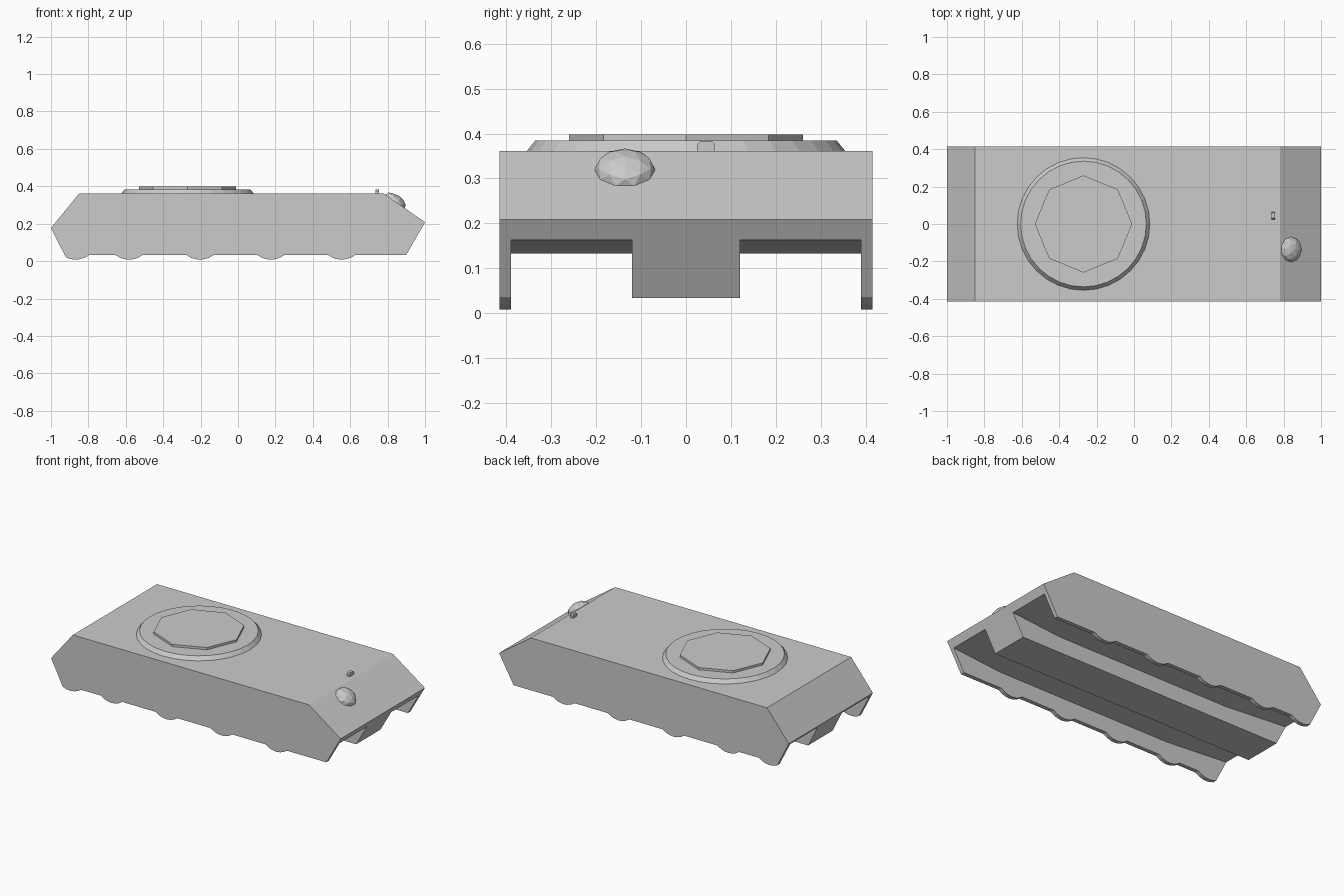
import bpy, bmesh, math
from mathutils import Matrix, Vector

if "Cube" in bpy.data.objects:
    bpy.data.objects.remove(bpy.data.objects["Cube"])


def make_object(name, bm):
    bmesh.ops.recalc_face_normals(bm, faces=bm.faces[:])
    mesh = bpy.data.meshes.new(name)
    bm.to_mesh(mesh)
    bm.free()
    obj = bpy.data.objects.new(name, mesh)
    bpy.context.collection.objects.link(obj)
    return obj


def extrude_profile(name, points, y0, y1):
    """Prism from an (x, z) outline between two y planes."""
    bm = bmesh.new()
    face = bm.faces.new([bm.verts.new((x, y0, z)) for x, z in points])
    moved = bmesh.ops.extrude_face_region(bm, geom=[face])["geom"]
    bmesh.ops.translate(bm, vec=(0, y1 - y0, 0),
                        verts=[v for v in moved if isinstance(v, bmesh.types.BMVert)])
    return make_object(name, bm)


def cone(name, r1, r2, z0, z1, x, sides, turn=0.0):
    bm = bmesh.new()
    bmesh.ops.create_cone(bm, cap_ends=True, segments=sides, radius1=r1, radius2=r2,
                          depth=z1 - z0,
                          matrix=Matrix.Translation((x, 0, (z0 + z1) / 2))
                          @ Matrix.Rotation(turn, 4, 'Z'))
    return make_object(name, bm)


def cut(target, cutter):
    mod = target.modifiers.new(cutter.name, 'BOOLEAN')
    mod.operation = 'DIFFERENCE'
    mod.solver = 'EXACT'
    mod.object = cutter
    cutter.hide_render = True
    cutter.hide_set(True)


FLOOR = 0.034
HALF_W = 0.415

# Hull side outline with five wheel scallops along the skirt's lower edge
outline = [(0.9, FLOOR), (1.0, 0.208), (0.78, 0.361), (-0.85, 0.361), (-1.0, 0.177)]
half, drop = 0.075, 0.026
radius = (half ** 2 + drop ** 2) / (2 * drop)
sweep = math.asin(half / radius)
for cx in (-0.868, -0.583, -0.203, 0.176, 0.554):
    for i in range(7):
        a = -sweep + 2 * sweep * i / 6
        z = FLOOR - drop + radius - radius * math.cos(a)
        x = cx + radius * math.sin(a)
        if x > -0.925:
            outline.append((x, z))
hull = extrude_profile("hull", outline, -HALF_W, HALF_W)

# Flat underside of the central keel
cut(hull, extrude_profile("keel_trim",
                          [(-1.2, -0.1), (1.2, -0.1), (1.2, FLOOR), (-1.2, FLOOR)],
                          -0.2, 0.2))

# Track channels either side of the keel, ceiling rising at both ends
ceiling = [(-1.1, -0.1), (1.1, -0.1), (1.1, 0.175), (0.974, 0.163),
           (0.64, 0.133), (-0.56, 0.133), (-0.99, 0.163), (-1.1, 0.171)]
for label, y0, y1 in (("right", -0.39, -0.12), ("left", 0.12, 0.39)):
    cut(hull, extrude_profile("track_channel_" + label, ceiling, y0, y1))

# Turret ring and octagonal hatch plate
cone("turret_ring", 0.357, 0.336, 0.358, 0.384, -0.27, 32)
cone("turret_plate", 0.26, 0.26, 0.38, 0.398, -0.27, 8)

# Driver's dome sitting on the sloped nose
slope = math.atan2(0.153, 0.22)
bm = bmesh.new()
bmesh.ops.create_icosphere(bm, subdivisions=2, radius=1.0,
                           matrix=Matrix.Translation((0.839, -0.136, 0.318))
                           @ Matrix.Rotation(slope, 4, 'Y')
                           @ Matrix.Diagonal((0.066, 0.068, 0.038, 1)))
make_object("driver_dome", bm)

# Small periscope block with rounded upper corners
extra = extrude_profile("periscope",
                        [(-0.02, 0.355), (0.02, 0.355), (0.02, 0.376),
                         (0.014, 0.383), (-0.014, 0.383), (-0.02, 0.376)],
                        -0.01, 0.01)
extra.data.transform(Matrix.Translation((0.745, 0.045, 0)) @ Matrix.Rotation(math.pi / 2, 4, 'Z'))
